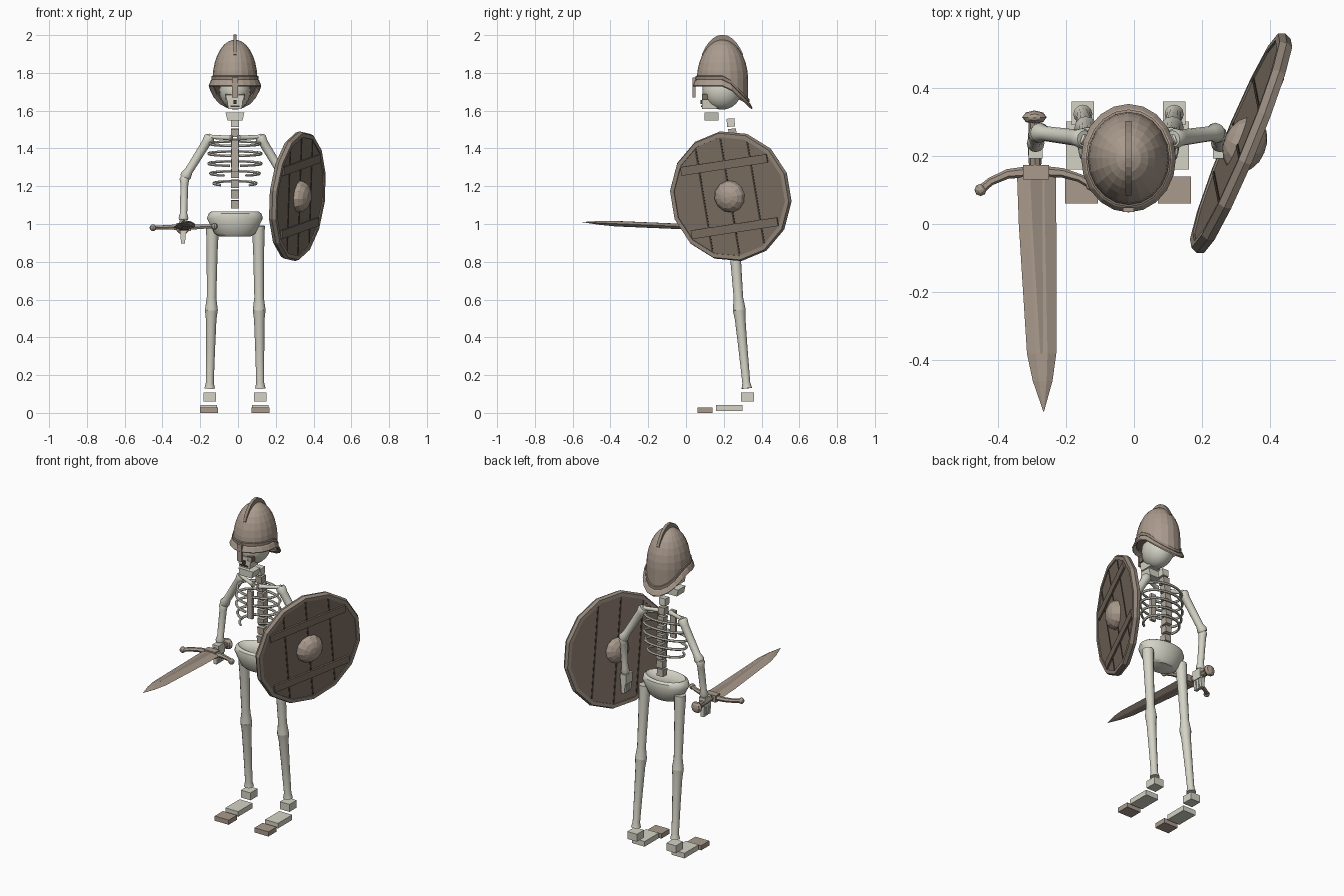
import bpy, bmesh, math
from mathutils import Matrix, Vector

if "Cube" in bpy.data.objects:
    bpy.data.objects.remove(bpy.data.objects["Cube"])

CX = -0.016  # body centre line


def material(name, rgb):
    m = bpy.data.materials.new(name)
    m.diffuse_color = (*rgb, 1)
    m.use_nodes = True
    m.node_tree.nodes["Principled BSDF"].inputs["Base Color"].default_value = m.diffuse_color
    return m


BONE = material("bone", (0.66, 0.65, 0.56))
OLD_BONE = material("old bone", (0.46, 0.41, 0.35))
METAL = material("worn bronze", (0.40, 0.325, 0.265))
RIM = material("dull bronze", (0.30, 0.245, 0.20))
WOOD = material("dark wood", (0.205, 0.16, 0.125))
DARK = material("dark gap", (0.06, 0.045, 0.035))


def finish(name, bm, mat, smooth=False, matrix=None):
    bmesh.ops.recalc_face_normals(bm, faces=bm.faces)
    me = bpy.data.meshes.new(name)
    bm.to_mesh(me)
    bm.free()
    me.materials.append(mat)
    if smooth:
        me.polygons.foreach_set("use_smooth", [True] * len(me.polygons))
        me.set_sharp_from_angle(angle=math.radians(40))
    ob = bpy.data.objects.new(name, me)
    bpy.context.collection.objects.link(ob)
    if matrix:
        ob.matrix_world = matrix
    return ob


def box(name, c, s, mat, matrix=None, taper=1.0, tilt=0):
    bm = bmesh.new()
    bmesh.ops.create_cube(bm, size=1)
    for v in bm.verts:
        k = taper if v.co.z < 0 else 1
        v.co = Vector((v.co.x * s[0] * k, v.co.y * s[1], v.co.z * s[2]))
    bm.transform(Matrix.Translation(c) @ Matrix.Rotation(tilt, 4, 'X'))
    return finish(name, bm, mat, False, matrix)


def ball(name, c, s, mat, u=12, v=8, smooth=False, matrix=None):
    bm = bmesh.new()
    bmesh.ops.create_uvsphere(bm, u_segments=u, v_segments=v, radius=1)
    bm.transform(Matrix.Translation(c) @ Matrix.Diagonal((*s, 1)))
    return finish(name, bm, mat, smooth, matrix)


def loft(name, rings, mat, smooth=False, caps=True, loop=False, matrix=None):
    bm = bmesh.new()
    vs = [[bm.verts.new(p) for p in r] for r in rings]
    n = len(rings[0])
    pairs = list(zip(vs, vs[1:])) + ([(vs[-1], vs[0])] if loop else [])
    for a, b in pairs:
        for i in range(n):
            j = (i + 1) % n
            bm.faces.new((a[i], a[j], b[j], b[i]))
    if caps and not loop:
        bm.faces.new(vs[0])
        bm.faces.new(vs[-1])
    return finish(name, bm, mat, smooth, matrix)


def tube(name, pts, radii, mat, sides=10, flat=1.0, smooth=True):
    pts = [Vector(p) for p in pts]
    rings = []
    for i, p in enumerate(pts):
        d = (pts[min(i + 1, len(pts) - 1)] - pts[max(i - 1, 0)]).normalized()
        ref = Vector((0, 1, 0)) if abs(d.z) > 0.7 else Vector((0, 0, 1))
        a = d.cross(ref).normalized()
        b = a.cross(d)
        rings.append([p + (a * math.cos(t) + b * math.sin(t) * flat) * radii[i]
                      for t in (2 * math.pi * k / sides for k in range(sides))])
    return loft(name, rings, mat, smooth)


def long_bone(name, a, b, r, end):
    # thin shaft with flared ends
    a, b = Vector(a), Vector(b)
    f = (0, 0.05, 0.16, 0.84, 0.95, 1)
    tube(name, [a.lerp(b, t) for t in f], (end * .8, end, r * 1.1, r, end, end * .85), BONE, 12)


# ---- legs and feet
for side, xh, xk, xa in (("left", -.135, -.141, -.150), ("right", .108, .112, .118)):
    hip, knee, ankle = (xh, .25, .99), (xk, .282, .545), (xa, .322, .13)
    tube(side + "_thigh_bone", [Vector(hip).lerp(Vector(knee), t) for t in (0, .08, .3, .85, 1)],
         (.034, .033, .029, .025, .034), BONE, 12)
    tube(side + "_shin_bone", [Vector(knee).lerp(Vector(ankle), t) for t in (0, .12, .5, .93, 1)],
         (.034, .028, .024, .021, .028), BONE, 12)
    box(side + "_heel", (xa, .325, .084), (.066, .07, .046), BONE)
    fx = -.155 if side == "left" else .118
    box(side + "_foot", (fx, .23, .026), (.088, .14, .032), BONE)
    box(side + "_toes", (fx + .001, .10, .0145), (.096, .08, .029), METAL)

# ---- pelvis
prof = ((.935, .085, .055), (.95, .108, .07), (.99, .128, .085), (1.03, .148, .096),
        (1.055, .14, .092), (1.066, .125, .078), (1.05, .09, .05))
loft("pelvis", [[(CX + rx * math.cos(t), .22 + ry * math.sin(t), z)
                 for t in (2 * math.pi * k / 24 for k in range(24))] for z, rx, ry in prof], BONE, True)

# ---- spine, breastbone and ribs
for i in range(9):
    z = 1.105 + i * .054
    y = .237 + .03 * math.sin(math.pi * (1 - i / 8) * .75)
    box("vertebra", (CX, y, z), (.042, .042, .043), OLD_BONE if i < 8 else BONE, tilt=.08)
box("breastbone", (CX, .145, 1.36), (.036, .018, .17), OLD_BONE)
for i in range(5):
    z, w = 1.425 - i * .0525, (.132, .14, .14, .13, .113)[i]
    gap = (.15, .15, .2, .45, .75)[i]
    arc = [-math.pi / 2 + gap + (2 * math.pi - 2 * gap) * k / 28 for k in range(29)]
    tube("rib", [(CX + w * math.cos(t), .22 + .082 * math.sin(t), z + .012 * math.sin(t)) for t in arc],
         [.0075] * 29, BONE, 6)

# ---- arms and hands
for side, s in (("left", -1), ("right", 1)):
    X = lambda d: CX + s * d
    e = .267 if s < 0 else .262
    long_bone(side + "_collar_bone", (X(.015), .2, 1.455), (X(.14), .25, 1.462), .011, .017)
    long_bone(side + "_upper_arm", (X(.13), .25, 1.465), (X(e), .268, 1.245), .022, .03)
    long_bone(side + "_forearm", (X(e), .265, 1.25), (X(e + .006), .235, 1.02), .019, .026)
    box(side + "_palm", (X(e + .006), .225, .985), (.042, .065, .06), BONE, taper=.85)
    for k in range(3):
        box(side + "_finger", (X(e + .008), .2 + k * .024, .928), (.03, .018, .06), BONE, taper=.7)

# ---- skull and jaw
ball("skull", (CX, .19, 1.71), (.084, .104, .105), BONE, 20, 12, True)
box("cheek_block", (CX, .125, 1.645), (.09, .08, .07), BONE, taper=.8)
for s in (-1, 1):
    box("eye_socket", (CX + s * .034, .1, 1.672), (.034, .03, .03), WOOD)
box("nose_hole", (CX, .092, 1.645), (.018, .03, .022), DARK)
box("mouth_gap", (CX, .089, 1.624), (.05, .02, .008), DARK)
box("jaw", (CX, .135, 1.57), (.1, .072, .042), BONE, taper=.8)

# ---- helmet: faceted dome with a low neck guard
N = 20


def helmet_ring(z_level, r, drop=0.0):
    ring = []
    for k in range(N):
        t = 2 * math.pi * k / N
        x, y = math.cos(t) * r, math.sin(t) * r
        low = 1.755 - .12 * max(0, (math.sin(t) - .15) / .85)
        z = z_level if z_level else low - drop
        ring.append((CX + .119 * x, .193 + .136 * y, z))
    return ring


dome = [helmet_ring(0, 1.0)]
for k in range(8):
    a = math.radians(k * 11.7 + 2)
    dome.append(helmet_ring(1.762 + .214 * math.sin(a), max(math.cos(a), .08)))
loft("helmet_dome", dome, METAL)
loft("helmet_band", [helmet_ring(0, r, d) for r, d in ((1.0, -.03), (1.05, -.027), (1.05, -.01), (1.0, -.007))],
     RIM, loop=True)
loft("helmet_brim", [helmet_ring(0, r, d) for r, d in ((1.0, -.012), (1.08, -.004), (1.17, .022), (1.13, .028), (.99, .01))],
     METAL, loop=True)
box("nose_guard", (CX, .042, 1.722), (.032, .014, .105), METAL)
crest = []
for k in range(11):
    t = math.radians(38 + k * 104 / 10)
    lift = .006 + .02 * math.sin(math.pi * k / 10)
    c, s = math.cos(t), math.sin(t)
    inn = (.193 + .130 * c, 1.762 + .208 * s)
    out = (.193 + (.137 + lift * .3) * c, 1.762 + (.214 + lift) * s)
    crest.append([(CX - .009, *inn), (CX + .009, *inn), (CX + .009, *out), (CX - .009, *out)])
loft("helmet_crest", crest, RIM)

# ---- sword
blade = []
for x, y, hw, z in ((-.286, .14, .057, .983), (-.283, 0, .055, .986), (-.271, -.38, .043, 1.002),
                    (-.268, -.46, .029, 1.006), (-.265, -.55, .001, 1.01)):
    h = .014 * min(1, hw / .04)
    blade.append([(x - hw, y, z), (x - hw * .4, y, z + h), (x + hw * .4, y, z + h),
                  (x + hw, y, z), (x + hw * .4, y, z - h), (x - hw * .4, y, z - h)])
loft("sword_blade", blade, METAL)
for s in (-1, 1):
    loft("blade_groove", [[(x - w, y, z + s * .0145), (x + w, y, z + s * .0145), (x, y, z + s * .01)]
                          for x, y, w, z in ((-.286, .13, .018, .983), (-.283, 0, .015, .986),
                                             (-.271, -.38, .004, 1.002))], RIM)
tube("sword_grip", [(-.29, .15, .983), (-.291, .23, .981), (-.292, .31, .979)], (.017, .021, .016), RIM, 8)
ball("sword_pommel", (-.292, .313, .979), (.036, .02, .034), METAL, 8, 6)
box("guard_block", (-.287, .152, .983), (.076, .042, .042), METAL)
tube("cross_guard", [(-.45, .1, .98), (-.42, .125, .981), (-.37, .147, .983), (-.287, .155, .983),
                     (-.21, .15, .985), (-.16, .135, .987), (-.125, .115, .988)],
     (.013, .012, .014, .018, .014, .012, .013), METAL, 6, smooth=False)
for p in ((-.45, .1, .98), (-.125, .115, .988)):
    ball("guard_knob", p, (.018, .018, .018), METAL, 8, 6)

# ---- shield, built flat and then stood up on the right arm
u = Vector((.38, .92, 0)).normalized()
v = Vector((.1, 0, .99))
n = u.cross(v).normalized()
v = n.cross(u)
roll = math.radians(8)
u, v = u * math.cos(roll) + v * math.sin(roll), v * math.cos(roll) - u * math.sin(roll)
M = Matrix((u, v, n)).transposed().to_4x4()
M.translation = (.314, .237, 1.147)
S = 14


def disc(r, z):
    return [(r * math.cos(2 * math.pi * (k + .5) / S), r * math.sin(2 * math.pi * (k + .5) / S), z)
            for k in range(S)]


loft("shield_boards", [disc(.325, -.014), disc(.325, .014)], WOOD, matrix=M)
loft("shield_rim", [disc(.318, -.02), disc(.34, -.02), disc(.348, 0), disc(.34, .02), disc(.318, .02)],
     RIM, loop=True, matrix=M)
for gx in (-.15, 0, .15):
    length = 2 * math.sqrt(.312 ** 2 - gx ** 2)
    for s in (-1, 1):
        box("board_gap", (gx, 0, s * .0145), (.01, length, .004), DARK, M)
for gy in (-.17, .17):
    box("shield_strap", (0, gy, .017), (.5, .046, .014), WOOD, M)
ball("shield_boss", (0, 0, .012), (.086, .086, .062), METAL, 12, 8, matrix=M)
